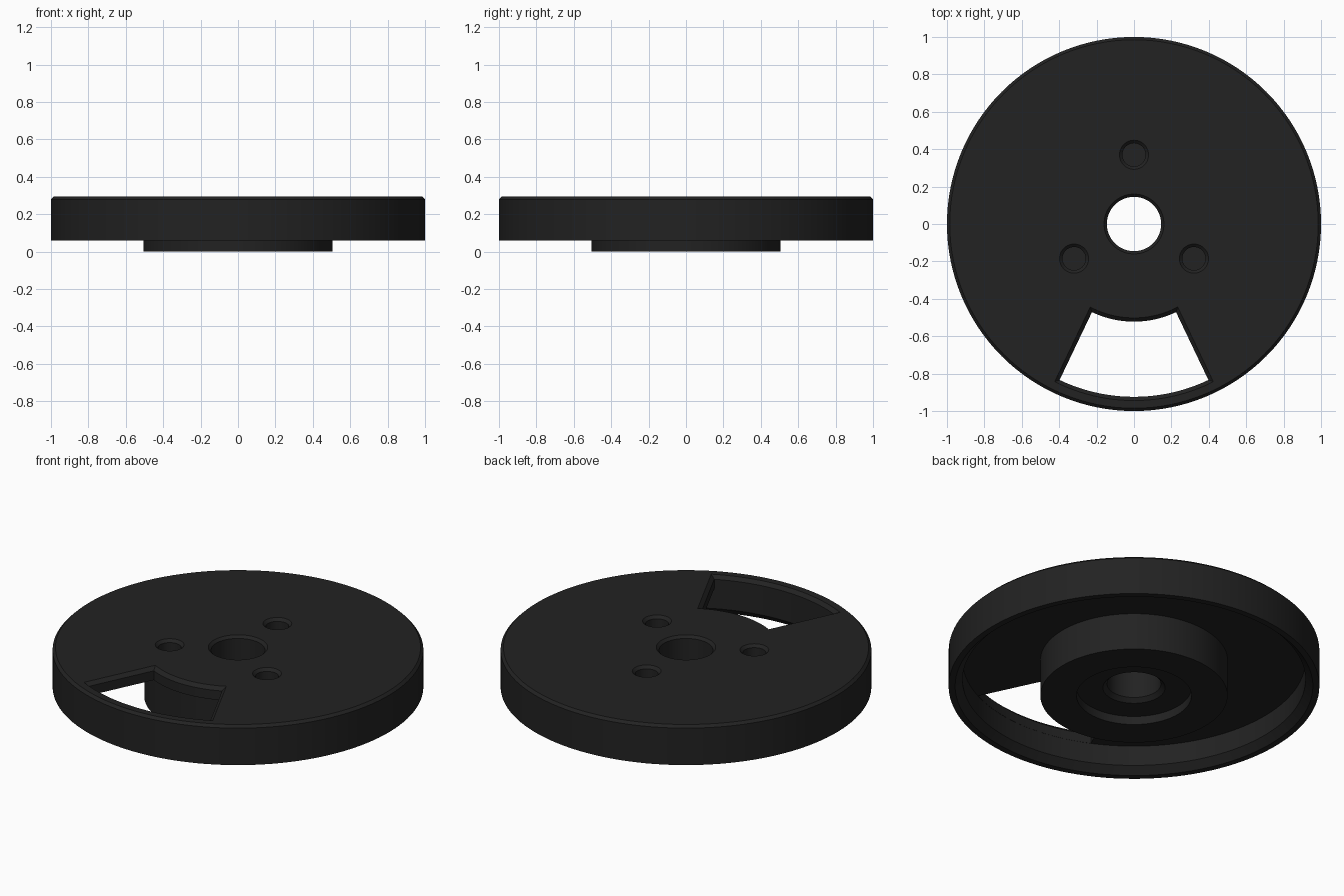
import bpy, bmesh, math
from math import sin, cos, asin, radians, pi

if "Cube" in bpy.data.objects:
    bpy.data.objects.remove(bpy.data.objects["Cube"])

TOP = 0.295      # top face height
BASE = 0.06      # lower edge of the rim
UNDER = 0.22     # underside of the web
SEG = 128

black = bpy.data.materials.new("matte black")
black.diffuse_color = (0.016, 0.016, 0.016, 1)
black.use_nodes = True
black.node_tree.nodes["Principled BSDF"].inputs["Base Color"].default_value = black.diffuse_color


def loft(name, rings, close=False):
    """Bridge rings of equal length; cap the ends, or join last to first."""
    bm = bmesh.new()
    vs = [[bm.verts.new(p) for p in ring] for ring in rings]
    n = len(vs[0])
    pairs = list(zip(vs, vs[1:])) + ([(vs[-1], vs[0])] if close else [])
    for a, b in pairs:
        for i in range(n):
            j = (i + 1) % n
            bm.faces.new((a[i], a[j], b[j], b[i]))
    if not close:
        bm.faces.new(vs[0])
        bm.faces.new(vs[-1])
    bmesh.ops.recalc_face_normals(bm, faces=bm.faces)
    me = bpy.data.meshes.new(name)
    bm.to_mesh(me)
    bm.free()
    me.materials.append(black)
    ob = bpy.data.objects.new(name, me)
    bpy.context.collection.objects.link(ob)
    return ob


def circle(r, z, n=SEG, cx=0, cy=0):
    return [(cx + r * cos(2 * pi * i / n), cy + r * sin(2 * pi * i / n), z)
            for i in range(n)]


def sector(d, z, r0=0.522, r1=0.924, half=radians(25.5), n=24):
    """Ring sector facing the front, grown outward by d."""
    pts = []
    for r, sign in ((r0 - d, 1), (r1 + d, -1)):
        a = half + asin(d / r)
        for i in range(n + 1):
            t = -pi / 2 + sign * a * (2 * i / n - 1)
            pts.append((r * cos(t), r * sin(t), z))
    return pts


# Wheel body: rim, web, hub, counterbore and bore in one turned section
profile = [(0.145, TOP - 0.015), (0.16, TOP), (0.985, TOP), (1, TOP - 0.015),
           (1, BASE), (0.965, BASE), (0.925, BASE + 0.04), (0.925, UNDER),
           (0.505, UNDER), (0.505, 0), (0.31, 0), (0.31, 0.05),
           (0.168, 0.05), (0.145, 0.073)]
wheel = loft("wheel_body", [circle(r, z) for r, z in profile], close=True)

# Window with bevelled upper edge
cutters = [loft("window_cutter", [sector(0, 0.17), sector(0, TOP - 0.02),
                                  sector(0.04, TOP + 0.02)])]

# Three countersunk blind holes around the bore
for k in range(3):
    a = pi / 2 + k * 2 * pi / 3
    x, y = 0.37 * cos(a), 0.37 * sin(a)
    cutters.append(loft("bolt_hole_cutter", [
        circle(r, z, 40, x, y) for r, z in
        ((0.062, 0.14), (0.062, TOP - 0.016), (0.098, TOP + 0.02))]))

# Cut the openings
bpy.context.view_layer.objects.active = wheel
for c in cutters:
    c.hide_render = True
    mod = wheel.modifiers.new("cut", 'BOOLEAN')
    mod.operation = 'DIFFERENCE'
    mod.solver = 'EXACT'
    mod.object = c
    bpy.ops.object.modifier_apply(modifier=mod.name)
    bpy.data.objects.remove(c)

bpy.ops.object.select_all(action='DESELECT')
wheel.select_set(True)
bpy.ops.object.shade_smooth_by_angle(angle=radians(30))
